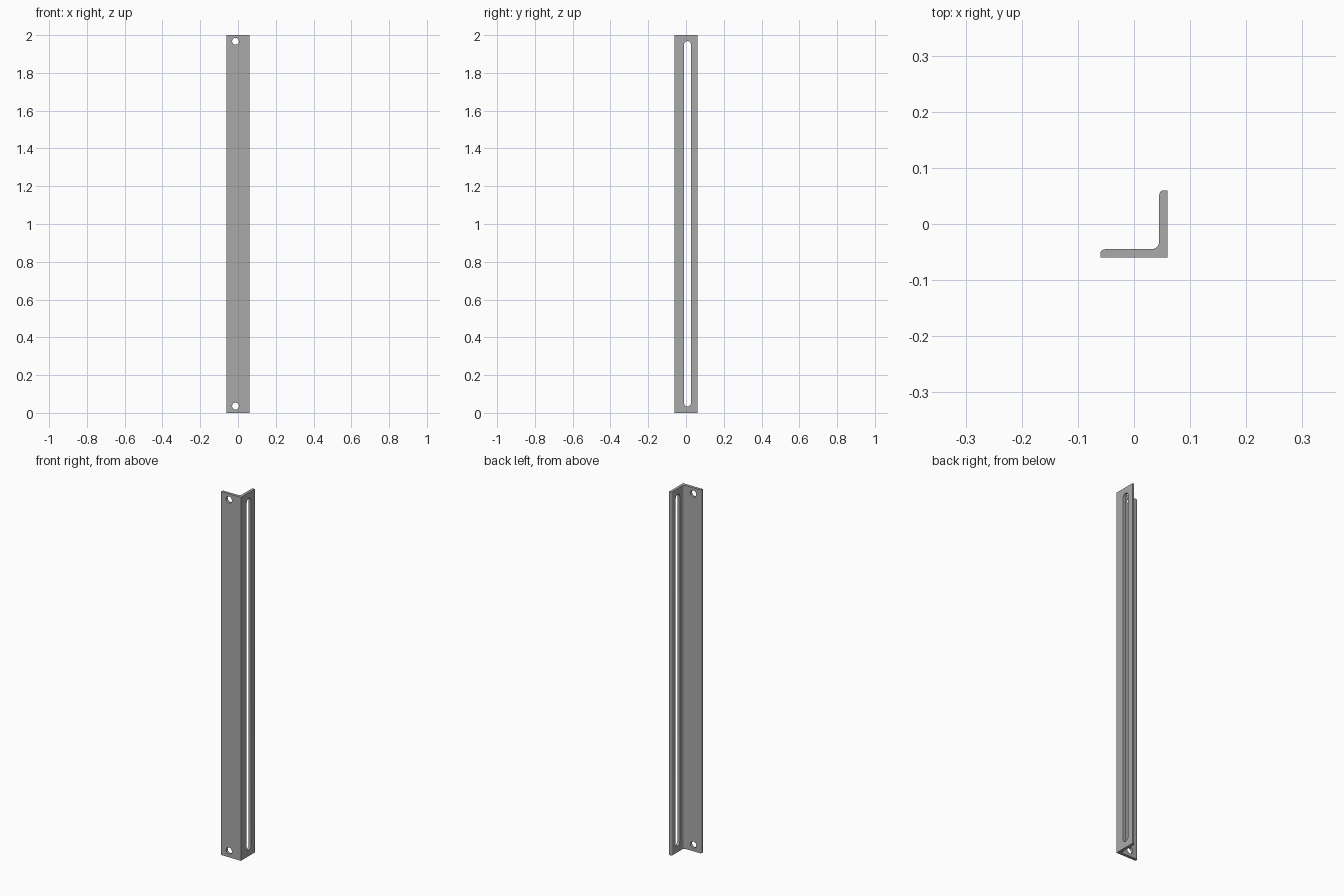
import bpy, bmesh
from math import sin, cos, pi, radians

cube = bpy.data.objects.get("Cube")
if cube:
    bpy.data.objects.remove(cube, do_unlink=True)

SIDE, THICK, LENGTH = 0.06, 0.015, 2.0
HOLE_R = 0.018

steel = bpy.data.materials.new("grey_steel")
steel.use_nodes = True
grey = (0.4, 0.4, 0.4, 1)
steel.diffuse_color = grey
steel.node_tree.nodes["Principled BSDF"].inputs["Base Color"].default_value = grey


def arc(cx, cy, r, start, end, n=8):
    angles = [radians(start + (end - start) * i / n) for i in range(n + 1)]
    return [(cx + r * cos(a), cy + r * sin(a)) for a in angles]


def prism(name, points, place, depth):
    """Extrude a closed outline; place maps (u, v, w) into space."""
    bm = bmesh.new()
    ends = [[bm.verts.new(place(u, v, w)) for u, v in points] for w in (0, depth)]
    bm.faces.new(ends[0])
    bm.faces.new(ends[1])
    n = len(points)
    for i in range(n):
        j = (i + 1) % n
        bm.faces.new((ends[0][i], ends[0][j], ends[1][j], ends[1][i]))
    bmesh.ops.recalc_face_normals(bm, faces=bm.faces)
    mesh = bpy.data.meshes.new(name)
    bm.to_mesh(mesh)
    bm.free()
    mesh.materials.append(steel)
    obj = bpy.data.objects.new(name, mesh)
    bpy.context.collection.objects.link(obj)
    return obj


# L-shaped section with rounded toes and an inner fillet
inner, toe, fillet = SIDE - THICK, 0.008, 0.014
section = [(-SIDE, -SIDE), (SIDE, -SIDE), (SIDE, SIDE)]
section += arc(inner + toe, SIDE - toe, toe, 90, 180)
section += arc(inner - fillet, -inner + fillet, fillet, 0, -90)
section += arc(-SIDE + toe, -inner - toe, toe, 90, 180)
angle_bar = prism("angle_bar", section, lambda u, v, w: (u, v, w), LENGTH)

# Cutters: a bolt hole at each end of the front leg
cutters = []
for label, z in (("lower", 0.036), ("upper", 1.967)):
    circle = arc(-0.013, z, HOLE_R, 0, 360, 32)[:-1]
    cutters.append(prism(label + "_hole_cutter", circle,
                         lambda u, v, w: (u, w - 0.08, v), 0.06))

# Cutter: long round-ended slot in the side leg
slot = arc(0.008, 1.968 - HOLE_R, HOLE_R, 0, 180, 16)
slot += arc(0.008, 0.034 + HOLE_R, HOLE_R, 180, 360, 16)
cutters.append(prism("slot_cutter", slot, lambda u, v, w: (w + 0.02, u, v), 0.06))

for cutter in cutters:
    cut = angle_bar.modifiers.new(cutter.name, 'BOOLEAN')
    cut.operation = 'DIFFERENCE'
    cut.solver = 'EXACT'
    cut.object = cutter

# Apply the cuts, then remove the cutters
bpy.context.view_layer.objects.active = angle_bar
angle_bar.select_set(True)
for name in [m.name for m in angle_bar.modifiers]:
    bpy.ops.object.modifier_apply(modifier=name)
for cutter in cutters:
    bpy.data.objects.remove(cutter, do_unlink=True)
bpy.ops.object.shade_smooth_by_angle(angle=radians(30))
